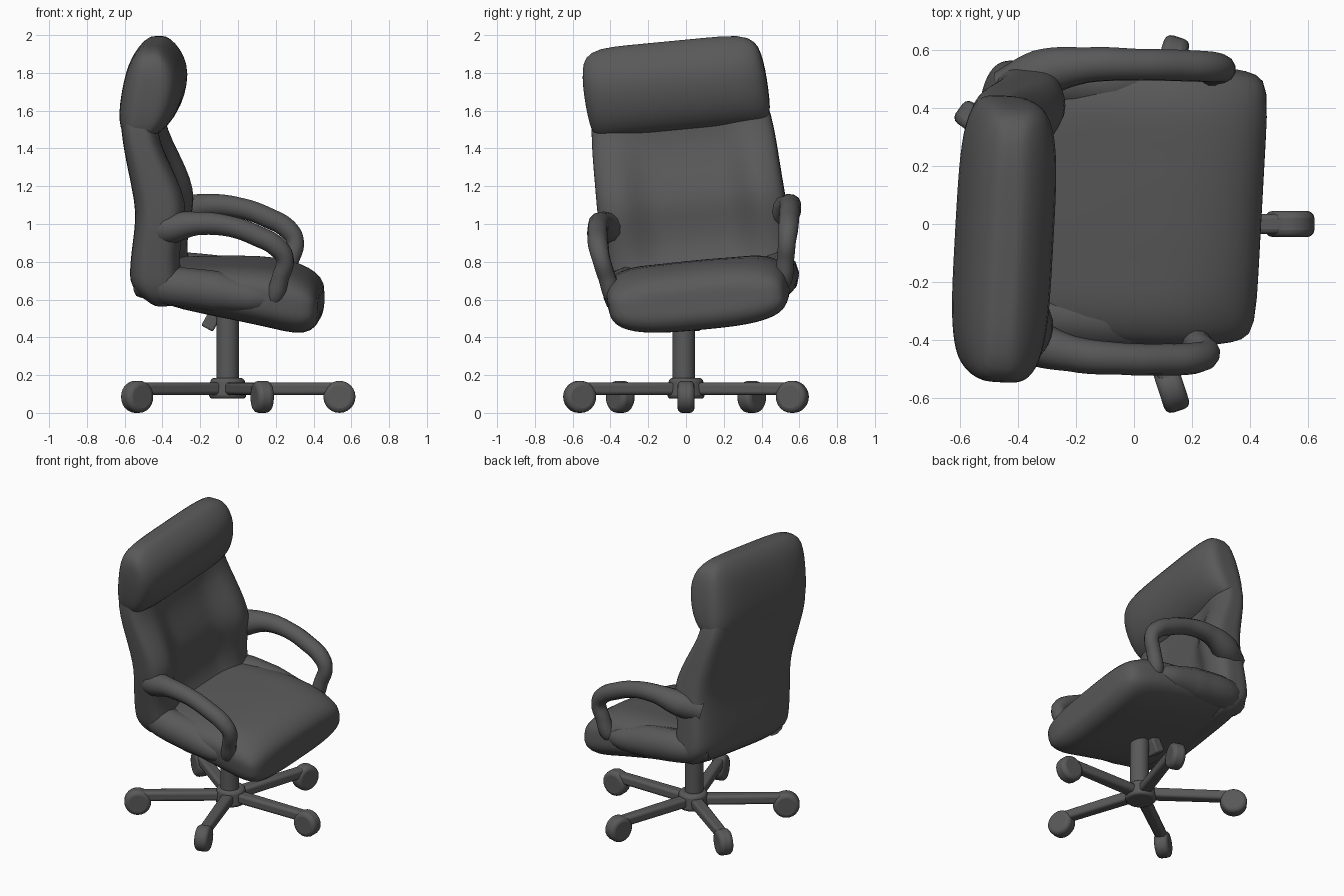
import bpy, bmesh
from math import cos, sin, pi, radians
from mathutils import Matrix, Vector

if "Cube" in bpy.data.objects:
    bpy.data.objects.remove(bpy.data.objects["Cube"])

# upper chair leans and turns slightly relative to its base
LEAN = (Matrix.Translation((0, 0.045, 1)) @ Matrix.Rotation(-0.055, 4, 'Z')
        @ Matrix.Rotation(0.095, 4, 'X') @ Matrix.Translation((0, 0, -1)))

dark = bpy.data.materials.new("dark_grey")
dark.diffuse_color = (0.1, 0.1, 0.1, 1)
dark.use_nodes = True
dark.node_tree.nodes["Principled BSDF"].inputs["Base Color"].default_value = dark.diffuse_color


def finish(name, bm, matrix=Matrix(), bevel=0, subsurf=0, angle=40):
    bmesh.ops.recalc_face_normals(bm, faces=bm.faces)
    me = bpy.data.meshes.new(name)
    bm.to_mesh(me)
    bm.free()
    me.materials.append(dark)
    ob = bpy.data.objects.new(name, me)
    bpy.context.collection.objects.link(ob)
    ob.matrix_world = matrix
    if bevel:
        m = ob.modifiers.new("bevel", 'BEVEL')
        m.width, m.segments = bevel, 3
    if subsurf:
        m = ob.modifiers.new("subsurf", 'SUBSURF')
        m.levels = m.render_levels = subsurf
    bpy.ops.object.select_all(action='DESELECT')
    ob.select_set(True)
    bpy.context.view_layer.objects.active = ob
    bpy.ops.object.shade_smooth_by_angle(angle=radians(angle))
    return ob


def loft(name, rings, axis, power, count=48):
    """rings: (position, low, high, half_width, dent); dent pushes in the high side."""
    def ring(pos, lo, hi, w, dent, s=1.0):
        pts = []
        for i in range(count):
            a = 2 * pi * i / count
            c, d = cos(a), sin(a)
            r = s * (abs(c) ** power + abs(d) ** power) ** (-1 / power)
            u, v = r * c, r * d
            h = (lo + hi) / 2 + v * (hi - lo) / 2
            t = min(max((abs(u) - 0.4) / 0.35, 0), 1)
            if v > 0:
                h -= dent * (1 - t * t * (3 - 2 * t)) * min(1, v * 1.5)
            x, z = (h, pos) if axis == 'Z' else (pos, h)
            pts.append((x, u * w - 0.045 * (z - 0.5), z))  # slight sideways lean
        return pts
    bm = bmesh.new()
    allr = [ring(*rings[0], 0.5)] + [ring(*r) for r in rings] + [ring(*rings[-1], 0.5)]
    vs = [[bm.verts.new(p) for p in r] for r in allr]
    for a, b in zip(vs, vs[1:]):
        for i in range(count):
            j = (i + 1) % count
            bm.faces.new((a[i], a[j], b[j], b[i]))
    bm.faces.new(vs[0])
    bm.faces.new(vs[-1])
    return finish(name, bm, LEAN, subsurf=1, angle=80)


def sweep(name, path, side):
    """Round tube through (x, y, z, radius) points, mirrored by side."""
    cu = bpy.data.curves.new(name, 'CURVE')
    cu.dimensions = '3D'
    cu.bevel_depth, cu.bevel_resolution, cu.resolution_u = 1, 4, 6
    cu.use_fill_caps = True
    sp = cu.splines.new('BEZIER')
    sp.bezier_points.add(len(path) - 1)
    for bp, (x, y, z, r) in zip(sp.bezier_points, path):
        bp.co, bp.radius = (x, y * side, z), r
        bp.handle_left_type = bp.handle_right_type = 'AUTO'
    tmp = bpy.data.objects.new(name + "_path", cu)
    bpy.context.collection.objects.link(tmp)
    deps = bpy.context.evaluated_depsgraph_get()
    me = bpy.data.meshes.new_from_object(tmp.evaluated_get(deps))
    bm = bmesh.new()
    bm.from_mesh(me)
    bpy.data.objects.remove(tmp)
    finish(name, bm, LEAN, angle=60)


def cylinder(name, r1, r2, depth, matrix, bevel=0.01, sides=24):
    bm = bmesh.new()
    bmesh.ops.create_cone(bm, cap_ends=True, segments=sides, radius1=r1, radius2=r2, depth=depth)
    return finish(name, bm, matrix, bevel)


# backrest with side bolsters
loft("backrest", [
    (0.59, -0.43, -0.34, 0.38, 0), (0.63, -0.49, -0.28, 0.45, 0),
    (0.70, -0.56, -0.26, 0.48, 0.02), (0.76, -0.565, -0.265, 0.485, 0.04),
    (0.87, -0.555, -0.275, 0.49, 0.08), (1.00, -0.535, -0.25, 0.50, 0.10),
    (1.10, -0.53, -0.23, 0.50, 0.10), (1.20, -0.545, -0.245, 0.495, 0.10),
    (1.35, -0.575, -0.315, 0.49, 0.08), (1.47, -0.595, -0.38, 0.485, 0.04),
    (1.60, -0.61, -0.40, 0.47, 0), (1.72, -0.585, -0.42, 0.44, 0)], 'Z', 4)

# headrest roll
loft("headrest", [
    (1.485, -0.55, -0.46, 0.42, 0), (1.515, -0.60, -0.385, 0.465, 0),
    (1.58, -0.615, -0.325, 0.48, 0), (1.67, -0.61, -0.285, 0.485, 0),
    (1.78, -0.59, -0.265, 0.485, 0), (1.87, -0.565, -0.285, 0.475, 0),
    (1.935, -0.53, -0.33, 0.455, 0), (1.978, -0.48, -0.38, 0.38, 0)], 'Z', 4)

# seat cushion
loft("seat", [
    (-0.50, 0.67, 0.77, 0.36, 0), (-0.45, 0.62, 0.80, 0.44, 0),
    (-0.30, 0.565, 0.815, 0.47, 0.01), (0.0, 0.505, 0.825, 0.485, 0.015),
    (0.20, 0.46, 0.815, 0.485, 0.01), (0.32, 0.43, 0.775, 0.475, 0),
    (0.40, 0.445, 0.73, 0.46, 0), (0.44, 0.50, 0.67, 0.42, 0)], 'X', 3.2)

# armrests with front post, and the padded panels along the seat sides
ARM = [(-0.46, 0.38, 0.99, 0.085), (-0.34, 0.46, 1.02, 0.085), (-0.19, 0.50, 1.05, 0.062),
       (-0.01, 0.51, 1.035, 0.055), (0.13, 0.51, 0.985, 0.055), (0.235, 0.505, 0.925, 0.054),
       (0.275, 0.495, 0.86, 0.048), (0.25, 0.475, 0.76, 0.047), (0.22, 0.45, 0.66, 0.05),
       (0.19, 0.40, 0.60, 0.03)]
PANEL = [(-0.50, 0.32, 0.72, 0.08), (-0.36, 0.39, 0.71, 0.105), (-0.10, 0.41, 0.68, 0.11),
         (0.10, 0.43, 0.65, 0.08), (0.24, 0.42, 0.64, 0.04)]
for side, label in ((-1, "near"), (1, "far")):
    sweep("armrest_" + label, ARM, side)
    sweep("side_panel_" + label, PANEL, side)

# column, hub and tilt lever housing
HUB = Vector((-0.055, 0, 0))
cylinder("column", 0.06, 0.06, 0.42, Matrix.Translation(HUB + Vector((0, -0.012, 0.36))))
cylinder("hub", 0.10, 0.09, 0.11, Matrix.Translation(HUB + Vector((0, 0, 0.13))), 0.02)
bm = bmesh.new()
bmesh.ops.create_cube(bm, size=1, matrix=Matrix.Translation((-0.14, 0.03, 0.49))
                      @ Matrix.Rotation(0.5, 4, 'Y') @ Matrix.Diagonal((0.07, 0.09, 0.10, 1)))
finish("tilt_housing", bm, bevel=0.01)

# five-star base with casters
for i in range(5):
    spin = Matrix.Translation(HUB) @ Matrix.Rotation(i * 2 * pi / 5, 4, 'Z')
    bm = bmesh.new()
    bmesh.ops.create_cube(bm, size=1, matrix=Matrix.Translation((0.31, 0, 0.128))
                          @ Matrix.Diagonal((0.58, 0.08, 0.065, 1)))
    for v in bm.verts:
        if v.co.x > 0.3:
            v.co.y *= 0.85
    finish(f"base_leg_{i + 1}", bm, spin, bevel=0.018)
    cylinder(f"caster_{i + 1}", 0.085, 0.085, 0.09,
             spin @ Matrix.Translation((0.592, 0, 0.085)) @ Matrix.Rotation(pi / 2, 4, 'X'), 0.025)
